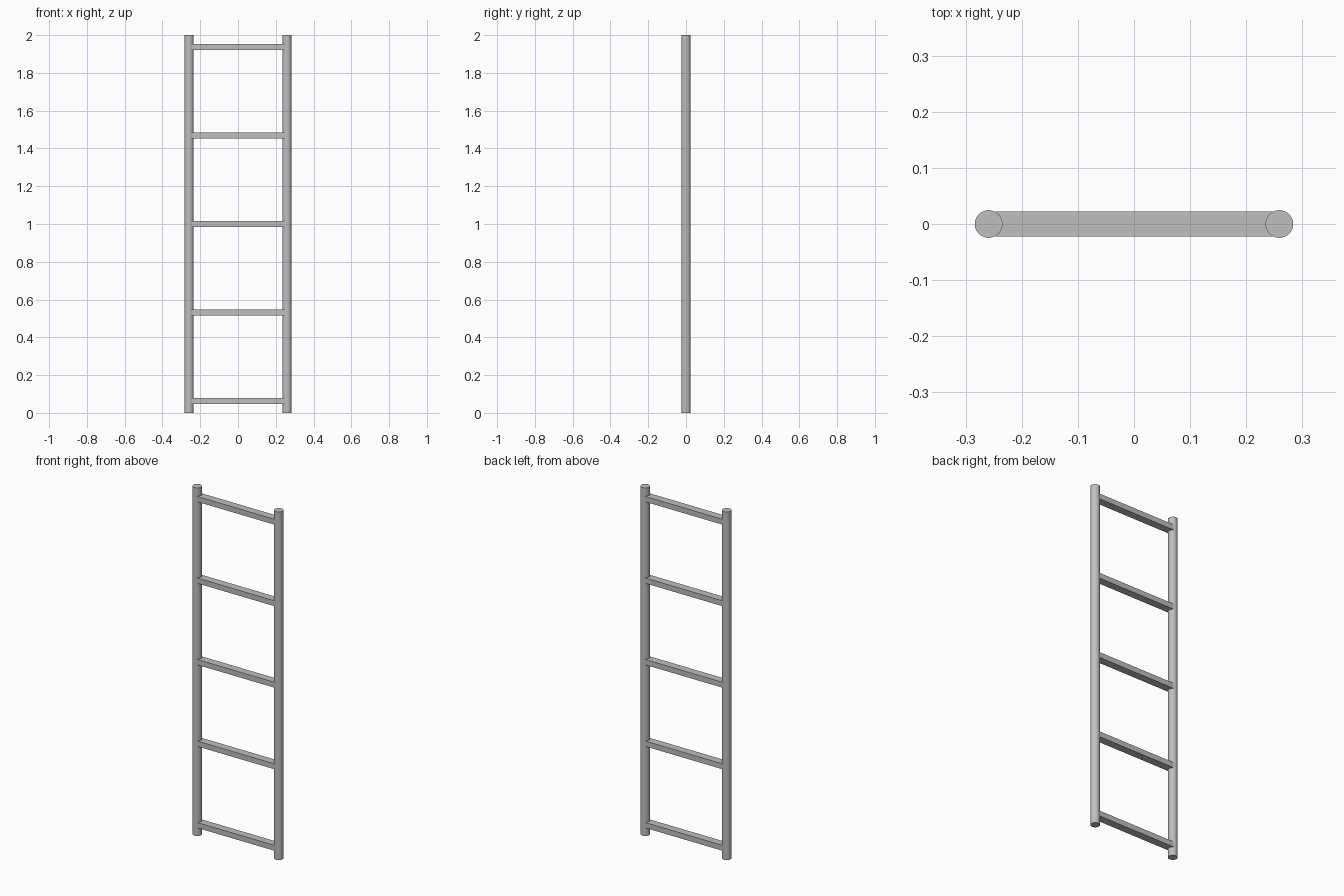
import bpy
import math

cube = bpy.data.objects.get("Cube")
if cube:
    bpy.data.objects.remove(cube, do_unlink=True)

HEIGHT = 2.0
RAIL_RADIUS = 0.0247
RAIL_X = 0.259
RUNG_DEPTH, RUNG_HEIGHT = 0.045, 0.031
RUNG_COUNT = 5
RUNG_SPACING = 0.4685

# Single grey metal
metal = bpy.data.materials.new("grey_metal")
metal.use_nodes = True
grey = (0.52, 0.52, 0.52, 1.0)
metal.diffuse_color = grey
metal.node_tree.nodes["Principled BSDF"].inputs["Base Color"].default_value = grey


def finish(name):
    obj = bpy.context.object
    obj.name = name
    obj.data.materials.append(metal)
    return obj


# Round side rails
for side, x in (("left", RAIL_X), ("right", -RAIL_X)):
    bpy.ops.mesh.primitive_cylinder_add(
        vertices=32, radius=RAIL_RADIUS, depth=HEIGHT, location=(x, 0, HEIGHT / 2))
    finish(side + "_rail")
    bpy.ops.object.shade_smooth_by_angle(angle=math.radians(30))

# Flat rectangular rungs, ending inside the rails
for i in range(RUNG_COUNT):
    z = HEIGHT / 2 + (i - (RUNG_COUNT - 1) / 2) * RUNG_SPACING
    bpy.ops.mesh.primitive_cube_add(size=1, location=(0, 0, z))
    rung = finish(f"rung_{i + 1}")
    rung.scale = (2 * RAIL_X - RAIL_RADIUS, RUNG_DEPTH, RUNG_HEIGHT)
    bpy.ops.object.transform_apply(location=False, rotation=False, scale=True)
